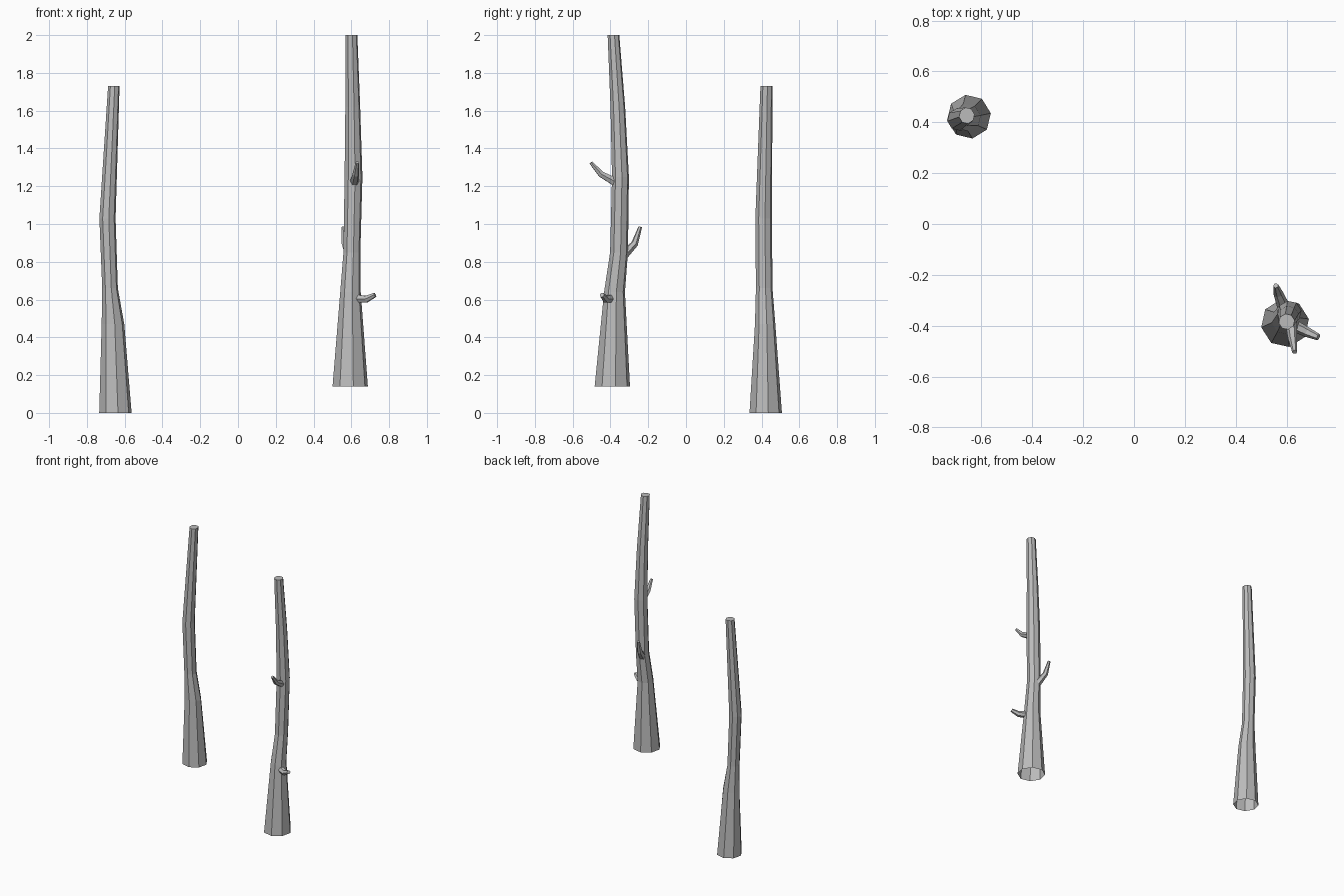
import bpy, bmesh, math
from mathutils import Vector

cube = bpy.data.objects.get("Cube")
if cube:
    bpy.data.objects.remove(cube, do_unlink=True)

# One plain bark colour
bark = bpy.data.materials.new("grey_bark")
bark.use_nodes = True
bark.diffuse_color = (0.5, 0.5, 0.5, 1)
bark.node_tree.nodes["Principled BSDF"].inputs["Base Color"].default_value = (0.5, 0.5, 0.5, 1)


def skin_rings(name, rings, cap_start=False):
    """Joins rings of points with flat quads and closes the far end."""
    bm = bmesh.new()
    loops = [[bm.verts.new(p) for p in ring] for ring in rings]
    n = len(loops[0])
    for a, b in zip(loops, loops[1:]):
        for i in range(n):
            j = (i + 1) % n
            bm.faces.new((a[i], a[j], b[j], b[i]))
    bm.faces.new(loops[-1])
    if cap_start:
        bm.faces.new(loops[0][::-1])
    mesh = bpy.data.meshes.new(name)
    bm.to_mesh(mesh)
    bm.free()
    mesh.materials.append(bark)
    obj = bpy.data.objects.new(name, mesh)
    bpy.context.collection.objects.link(obj)
    return obj


def trunk(name, sections, phase, sides=8):
    """Sections are (z, x min, x max, y min, y max); the base stays open."""
    rings = []
    for z, x0, x1, y0, y1 in sections:
        angles = [phase + math.tau * i / sides for i in range(sides)]
        rings.append([((x0 + x1) / 2 + (x1 - x0) / 2 * math.cos(a) * 1.01,
                       (y0 + y1) / 2 + (y1 - y0) / 2 * math.sin(a) * 1.01, z)
                      for a in angles])
    return skin_rings(name, rings)


def branch(name, path, radii, sides=6):
    """A bent, tapering twig along a short path."""
    pts = [Vector(p) for p in path]
    rings = []
    for k, p in enumerate(pts):
        t = (pts[min(k + 1, len(pts) - 1)] - pts[max(k - 1, 0)]).normalized()
        u = t.cross(Vector((0, 0, 1))).normalized()
        v = u.cross(t)
        # Order u, -v gives a ring that turns anticlockwise about the path
        rings.append([p + radii[k] * (math.cos(a) * u - math.sin(a) * v)
                      for a in (math.tau * i / sides for i in range(sides))])
    obj = skin_rings(name, rings, cap_start=True)
    bm = bmesh.new()
    bm.from_mesh(obj.data)
    bmesh.ops.recalc_face_normals(bm, faces=bm.faces)
    bm.to_mesh(obj.data)
    bm.free()


# Tall trunk
trunk("tall_trunk", [
    (0.14, 0.50, 0.688, -0.484, -0.296),
    (0.64, 0.541, 0.650, -0.434, -0.323),
    (0.85, 0.558, 0.648, -0.402, -0.307),
    (1.25, 0.564, 0.659, -0.392, -0.302),
    (1.62, 0.568, 0.647, -0.400, -0.322),
    (2.00, 0.569, 0.632, -0.415, -0.353)], math.radians(10))

# Short trunk
trunk("short_trunk", [
    (0.00, -0.735, -0.563, 0.336, 0.508),
    (0.47, -0.722, -0.602, 0.365, 0.473),
    (0.66, -0.719, -0.636, 0.370, 0.458),
    (1.03, -0.734, -0.648, 0.367, 0.455),
    (1.73, -0.688, -0.627, 0.394, 0.458)], math.radians(9))

# Three twigs on the tall trunk
branch("lower_branch", [(0.61, -0.39, 0.605), (0.68, -0.425, 0.602), (0.725, -0.445, 0.625)],
       (0.026, 0.020, 0.013))
branch("upper_branch", [(0.615, -0.36, 1.215), (0.624, -0.45, 1.264), (0.632, -0.503, 1.325)],
       (0.026, 0.018, 0.010))
branch("rear_branch", [(0.592, -0.335, 0.83), (0.567, -0.272, 0.895), (0.558, -0.242, 0.985)],
       (0.026, 0.019, 0.010))
